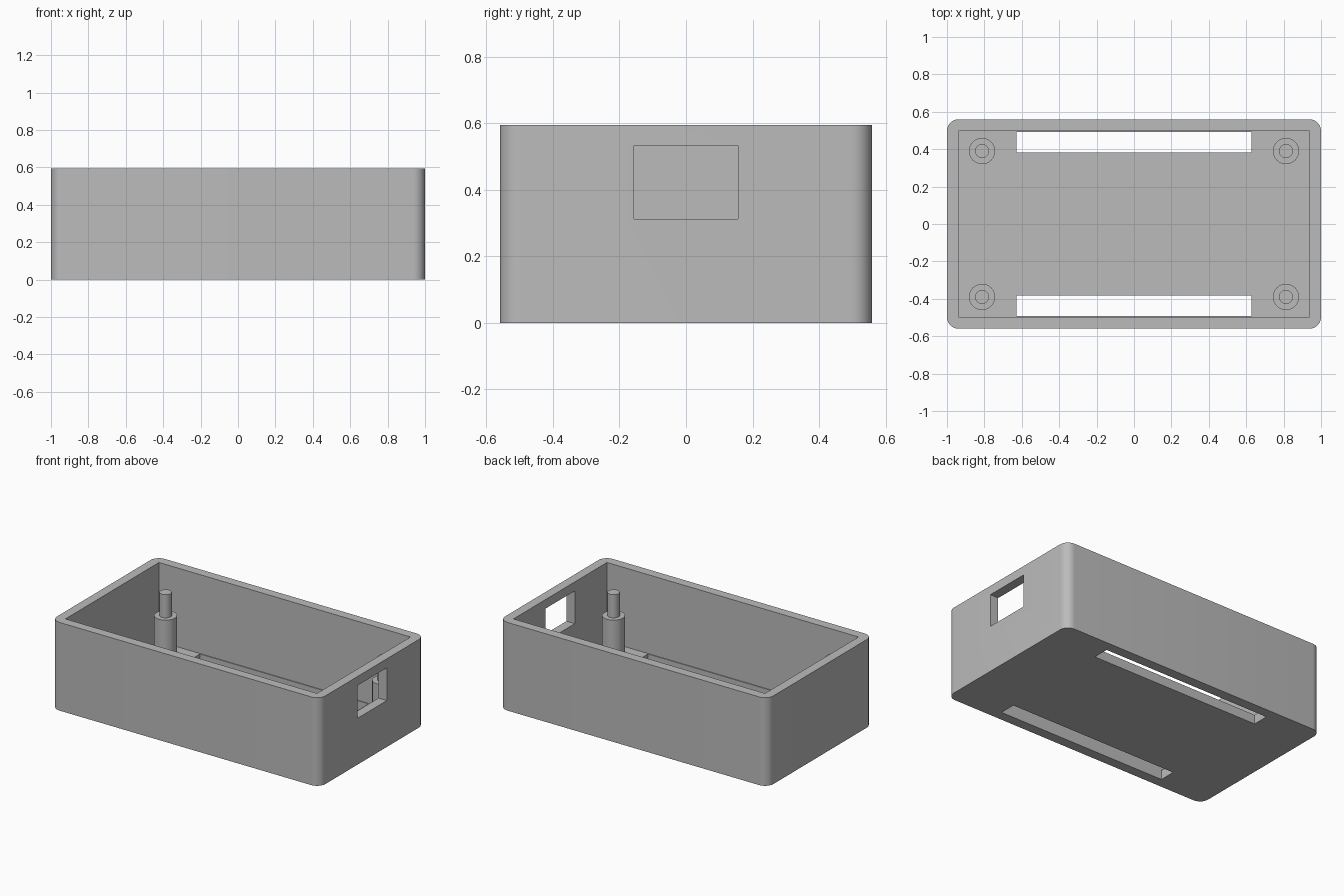
import bpy
import bmesh
from mathutils import Matrix, Vector

cube = bpy.data.objects.get("Cube")
if cube:
    bpy.data.objects.remove(cube, do_unlink=True)

LENGTH, DEPTH, HEIGHT = 2.0, 1.12, 0.594
WALL = 0.0625
CORNER = 0.0625

grey = bpy.data.materials.new("plain grey")
grey.use_nodes = True
colour = (0.5, 0.5, 0.5, 1)
grey.diffuse_color = colour
grey.node_tree.nodes["Principled BSDF"].inputs["Base Color"].default_value = colour


def finish(name, bm):
    mesh = bpy.data.meshes.new(name)
    bm.to_mesh(mesh)
    bm.free()
    mesh.materials.append(grey)
    obj = bpy.data.objects.new(name, mesh)
    bpy.context.collection.objects.link(obj)
    return obj


def box(name, low, high, corner=0):
    """Box between two corners, with optional rounded upright edges."""
    low, high = Vector(low), Vector(high)
    bm = bmesh.new()
    place = Matrix.Translation((low + high) / 2) @ Matrix.Diagonal((*(high - low), 1))
    bmesh.ops.create_cube(bm, size=1, matrix=place)
    if corner:
        upright = [e for e in bm.edges
                   if abs(e.verts[0].co.z - e.verts[1].co.z) > 0.1]
        bmesh.ops.bevel(bm, geom=upright, offset=corner, segments=10,
                        profile=0.5, affect='EDGES')
    return finish(name, bm)


def cylinder(name, x, y, bottom, top, radius):
    bm = bmesh.new()
    bmesh.ops.create_cone(bm, cap_ends=True, segments=48, radius1=radius,
                          radius2=radius, depth=top - bottom,
                          matrix=Matrix.Translation((x, y, (bottom + top) / 2)))
    smooth(finish(name, bm))


def select_only(obj):
    bpy.ops.object.select_all(action='DESELECT')
    obj.select_set(True)
    bpy.context.view_layer.objects.active = obj


def smooth(obj):
    select_only(obj)
    bpy.ops.object.shade_smooth_by_angle()


def cut(obj, cutter):
    cutter.hide_render = True
    mod = obj.modifiers.new("cut", 'BOOLEAN')
    mod.operation = 'DIFFERENCE'
    mod.solver = 'EXACT'
    mod.object = cutter
    select_only(obj)
    bpy.ops.object.modifier_apply(modifier=mod.name)
    bpy.data.objects.remove(cutter, do_unlink=True)


# Open tray with rounded outer corners and a square-cornered cavity
x, y = LENGTH / 2, DEPTH / 2
tray = box("tray", (-x, -y, 0), (x, y, HEIGHT), CORNER)
ix, iy = x - WALL, y - WALL
cut(tray, box("cavity_cutter", (-ix, -iy, WALL), (ix, iy, 1)))

# Connector window in one end wall
cut(tray, box("window_cutter", (0.9, -0.156, 0.3125), (1.1, 0.156, 0.533)))

# Long slots through the floor
for middle in (-0.437, 0.437):
    cut(tray, box("slot_cutter", (-0.628, middle - 0.055, -0.1),
                  (0.628, middle + 0.055, 0.2)))
smooth(tray)

# Stepped standoffs near the four corners
for side, px in (("left", 0.8125), ("right", -0.8125)):
    for end, py in (("front", -0.39), ("back", 0.39)):
        cylinder(f"{end}_{side}_post", px, py, WALL - 0.01, 0.3125, 0.07)
        cylinder(f"{end}_{side}_pin", px, py, 0.3, 0.469, 0.0375)
